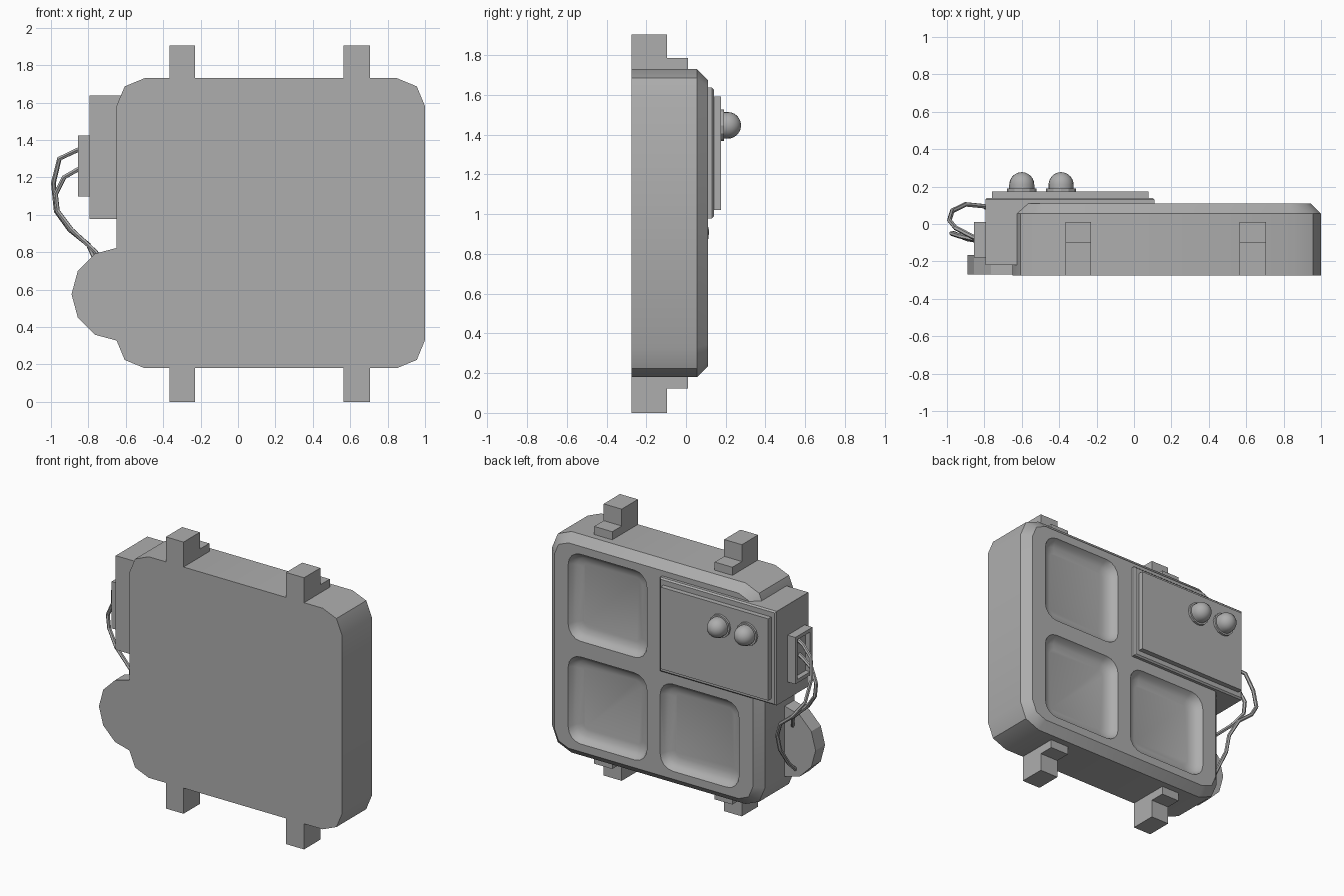
import bpy, bmesh, math
from mathutils import Matrix, Vector

if "Cube" in bpy.data.objects:
    bpy.data.objects.remove(bpy.data.objects["Cube"])

GREY = bpy.data.materials.new("plain_grey")
GREY.diffuse_color = (0.42, 0.42, 0.42, 1)
GREY.use_nodes = True
GREY.node_tree.nodes["Principled BSDF"].inputs["Base Color"].default_value = GREY.diffuse_color


def finish(bm, name):
    bmesh.ops.recalc_face_normals(bm, faces=bm.faces)
    mesh = bpy.data.meshes.new(name)
    bm.to_mesh(mesh)
    bm.free()
    mesh.materials.append(GREY)
    ob = bpy.data.objects.new(name, mesh)
    bpy.context.collection.objects.link(ob)
    return ob


def activate(ob):
    bpy.ops.object.select_all(action='DESELECT')
    ob.select_set(True)
    bpy.context.view_layer.objects.active = ob


def smooth(ob, degrees=40):
    activate(ob)
    bpy.ops.object.shade_smooth_by_angle(angle=math.radians(degrees))


def rounded_rect(cx, cz, hx, hz, r, seg):
    pts = []
    for k, (sx, sz) in enumerate([(1, 1), (-1, 1), (-1, -1), (1, -1)]):
        for i in range(seg + 1):
            a = math.pi / 2 * (k + i / seg)
            pts.append((cx + sx * (hx - r) + r * math.cos(a),
                        cz + sz * (hz - r) + r * math.sin(a)))
    return pts


def loft(name, rings):
    """Skin a stack of (points, y) rings and cap both ends."""
    bm = bmesh.new()
    loops = [[bm.verts.new((x, y, z)) for x, z in pts] for pts, y in rings]
    for a, b in zip(loops, loops[1:]):
        for i in range(len(a)):
            j = (i + 1) % len(a)
            bm.faces.new((a[i], a[j], b[j], b[i]))
    bm.faces.new(loops[0])
    bm.faces.new(loops[-1])
    return finish(bm, name)


def box(name, x, y, z):
    bm = bmesh.new()
    bmesh.ops.create_cube(bm, size=1)
    for v in bm.verts:
        for i, (lo, hi) in enumerate((x, y, z)):
            v.co[i] = lo if v.co[i] < 0 else hi
    return finish(bm, name)


def circle(cx, cz, r, n):
    return [(cx + r * math.cos(2 * math.pi * i / n),
             cz + r * math.sin(2 * math.pi * i / n)) for i in range(n)]


# Main body: rounded slab with a chamfered rim
CX, CZ = 0.175, 0.955
body = loft("body", [
    (rounded_rect(CX, CZ, 0.825, 0.775, 0.15, 2), -0.275),
    (rounded_rect(CX, CZ, 0.825, 0.775, 0.15, 2), 0.055),
    (rounded_rect(CX, CZ, 0.77, 0.72, 0.11, 2), 0.11)])

# Three dished pockets cut into the panel face
for sx, sz in ((1, 1), (1, -1), (-1, -1)):
    steps = [(0, -0.03), (0, 0), (0.015, 0.03), (0.04, 0.05), (0.08, 0.06)]
    cutter = loft("pocket_cutter", [
        (rounded_rect(CX + sx * 0.357, CZ + sz * 0.36, 0.305 - m, 0.305 - m,
                      0.095 - m * 0.7, 4), 0.11 - d) for m, d in steps])
    cutter.hide_render = True
    mod = body.modifiers.new("pocket", 'BOOLEAN')
    mod.operation = 'DIFFERENCE'
    mod.solver = 'EXACT'
    mod.object = cutter
    activate(body)
    bpy.ops.object.modifier_apply(modifier=mod.name)
    bpy.data.objects.remove(cutter)
smooth(body)

# Mounting lugs, top and bottom, each with a small step
for x0, x1 in ((-0.367, -0.23), (0.565, 0.705)):
    for side, za, zb, zc in (("top", 1.70, 1.905, 1.787), ("bottom", 0.21, 0.0, 0.123)):
        box(side + "_lug", (x0, x1), (-0.275, -0.095), sorted((za, zb)))
        box(side + "_lug_step", (x0, x1), (-0.095, 0.01), sorted((za, zc)))

# Control box with a chamfered face and a raised cover plate
loft("control_box", [
    (rounded_rect(-0.343, 1.308, 0.452, 0.33, 0.0005, 1), -0.22),
    (rounded_rect(-0.343, 1.308, 0.452, 0.33, 0.0005, 1), 0.13),
    (rounded_rect(-0.343, 1.308, 0.442, 0.32, 0.0005, 1), 0.14)])
box("cover_plate", (-0.76, 0.077), (0.135, 0.175), (1.02, 1.593))

# Two domed knobs on round collars
for x in (-0.6, -0.39):
    loft("knob_collar", [(circle(x, 1.447, 0.08, 12), 0.17),
                         (circle(x, 1.447, 0.08, 12), 0.19)])
    rings = [(circle(x, 1.447, 0.067, 20), 0.185)]
    for i in range(7):
        a = math.radians(86) * i / 6
        rings.append((circle(x, 1.447, 0.067 * math.cos(a), 20),
                      0.21 + 0.067 * math.sin(a)))
    smooth(loft("knob", rings), 35)

# Side socket with a recessed opening
socket = box("side_socket", (-0.855, -0.79), (-0.18, 0.01), (1.097, 1.425))
bm = bmesh.new()
bm.from_mesh(socket.data)
face = min(bm.faces, key=lambda f: f.calc_center_median().x)
bmesh.ops.inset_region(bm, faces=[face], thickness=0.035)
bmesh.ops.inset_region(bm, faces=[face], thickness=0.0, depth=-0.035)
bm.to_mesh(socket.data)
bm.free()

# Side disc, half buried in the body
loft("side_disc", [(circle(-0.64, 0.575, 0.25, 12), -0.27),
                   (circle(-0.64, 0.575, 0.25, 12), -0.165)])


# Cables from the socket down to the disc
def cable(name, points):
    curve = bpy.data.curves.new(name, 'CURVE')
    curve.dimensions = '3D'
    curve.bevel_depth = 0.013
    curve.bevel_resolution = 1
    curve.use_fill_caps = True
    spline = curve.splines.new('POLY')
    spline.points.add(len(points) - 1)
    for p, co in zip(spline.points, points):
        p.co = (*co, 1)
    spline.use_smooth = False
    curve.materials.append(GREY)
    bpy.context.collection.objects.link(bpy.data.objects.new(name, curve))


cable("long_cable", [
    (-0.81, -0.08, 1.365), (-0.86, -0.07, 1.345), (-0.955, -0.02, 1.30),
    (-0.987, 0.02, 1.17), (-0.972, 0.07, 1.02), (-0.90, 0.105, 0.92),
    (-0.80, 0.095, 0.84), (-0.75, 0.06, 0.73), (-0.75, 0.03, 0.62),
    (-0.735, -0.09, 0.47), (-0.73, -0.17, 0.40)])
cable("short_cable", [
    (-0.81, -0.085, 1.265), (-0.86, -0.08, 1.24), (-0.93, -0.065, 1.20),
    (-0.975, -0.05, 1.11), (-0.965, -0.05, 1.02), (-0.89, -0.08, 0.92),
    (-0.76, -0.10, 0.80), (-0.71, -0.17, 0.70)])
